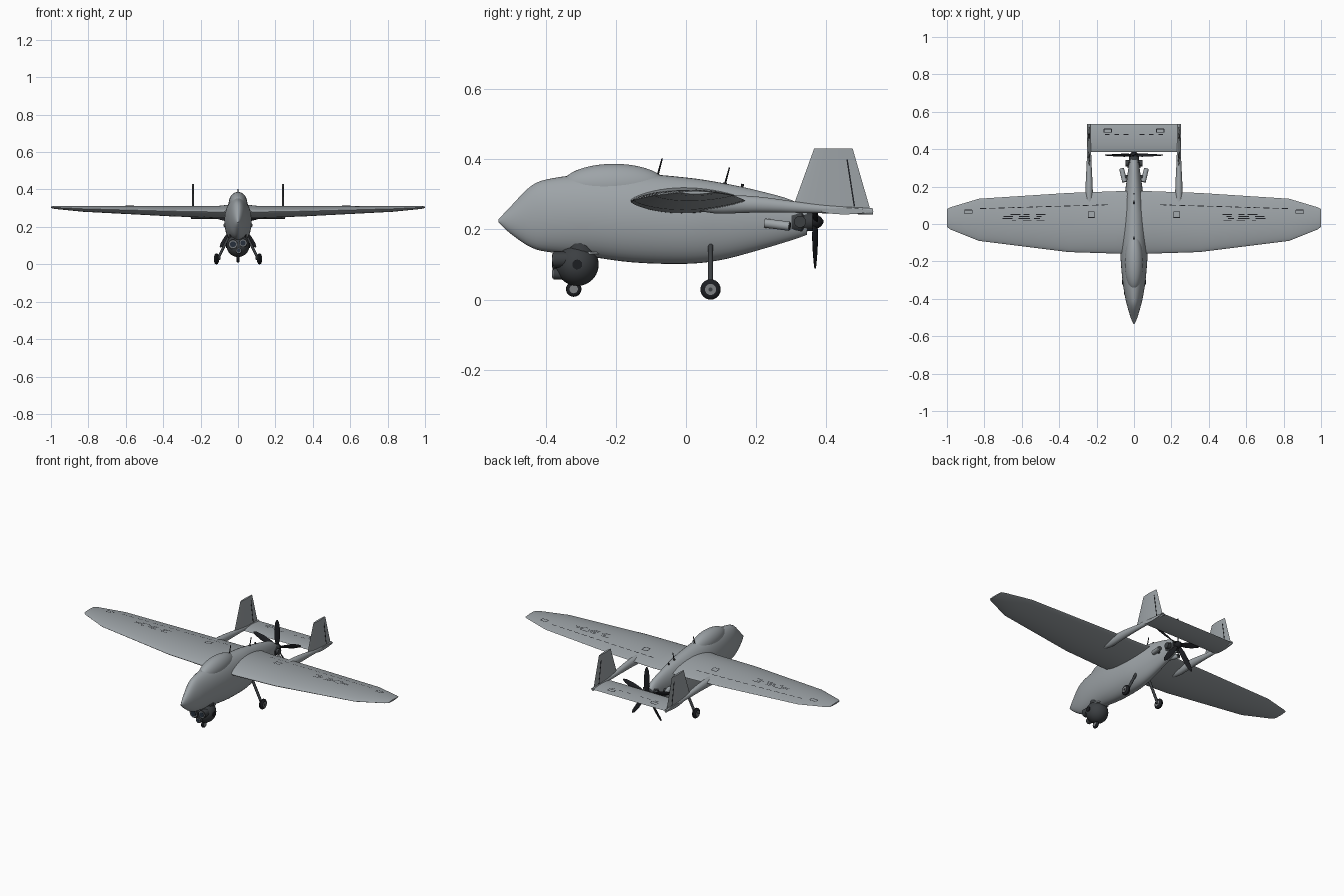
import bpy, bmesh, math, random
from mathutils import Vector

if "Cube" in bpy.data.objects:
    bpy.data.objects.remove(bpy.data.objects["Cube"])
random.seed(3)


def material(name, r, g, b):
    m = bpy.data.materials.new(name)
    m.use_nodes = True
    m.diffuse_color = (r, g, b, 1)
    m.node_tree.nodes["Principled BSDF"].inputs["Base Color"].default_value = (r, g, b, 1)
    return m


GREY = material("body grey", .34, .37, .39)
DARK = material("dark grey", .045, .05, .055)
BLACK = material("black", .012, .013, .016)
METAL = material("wheel metal", .2, .21, .22)
GLASS = material("lens glass", .02, .03, .045)


def finish(name, bm, mat, angle=35):
    bmesh.ops.recalc_face_normals(bm, faces=bm.faces)
    mesh = bpy.data.meshes.new(name)
    bm.to_mesh(mesh)
    bm.free()
    mesh.materials.append(mat)
    ob = bpy.data.objects.new(name, mesh)
    bpy.context.collection.objects.link(ob)
    bpy.ops.object.select_all(action='DESELECT')
    ob.select_set(True)
    bpy.context.view_layer.objects.active = ob
    bpy.ops.object.shade_smooth_by_angle(angle=math.radians(angle))
    return ob


def loft(name, rings, mat, angle=35):
    bm = bmesh.new()
    vs = [[bm.verts.new(p) for p in ring] for ring in rings]
    n = len(vs[0])
    for a, b in zip(vs, vs[1:]):
        for i in range(n):
            j = (i + 1) % n
            bm.faces.new((a[i], a[j], b[j], b[i]))
    bm.faces.new(vs[0])
    bm.faces.new(vs[-1])
    return finish(name, bm, mat, angle)


def lathe(name, a, b, profile, mat, n=24):
    """Turned solid: profile of (distance fraction, radius) from a to b."""
    a, b = Vector(a), Vector(b)
    q = (b - a).to_track_quat('Z', 'Y')
    turn = [i * math.tau / n for i in range(n)]
    rings = [[a.lerp(b, t) + q @ Vector((r * math.cos(w), r * math.sin(w), 0)) for w in turn]
             for t, r in profile]
    return loft(name, rings, mat)


def rod(name, a, b, r, mat, r2=None, n=16):
    return lathe(name, a, b, [(0, r), (1, r if r2 is None else r2)], mat, n)


def ball(name, centre, radius, mat, scale=(1, 1, 1)):
    bm = bmesh.new()
    bmesh.ops.create_uvsphere(bm, u_segments=32, v_segments=20, radius=radius)
    bmesh.ops.scale(bm, vec=scale, verts=bm.verts)
    bmesh.ops.translate(bm, vec=centre, verts=bm.verts)
    return finish(name, bm, mat, 60)


def ease(table, steps):
    """Smooth curve through the rows of a table."""
    out = []
    for i in range(len(table) - 1):
        p = [table[max(0, min(len(table) - 1, i + k))] for k in (-1, 0, 1, 2)]
        for s in range(steps):
            t = s / steps
            out.append([b + .5 * t * (c - a + t * (2*a - 5*b + 4*c - d + t * (3*(b - c) + d - a)))
                        for a, b, c, d in zip(*p)])
    return out + [list(table[-1])]


# Fuselage: y, top, bottom, half width
HULL = [(-.535, .228, .221, .003), (-.5, .265, .188, .018), (-.44, .325, .148, .036),
        (-.38, .346, .134, .05), (-.28, .357, .123, .064), (-.15, .36, .106, .073),
        (0, .348, .102, .07), (.1, .333, .113, .058), (.2, .312, .139, .044),
        (.3, .284, .169, .03), (.345, .255, .185, .022)]
rings = []
for y, top, bot, w in ease(HULL, 4):
    turn = [i * math.tau / 40 for i in range(40)]
    rings.append([(w * math.cos(a), y, (top + bot) / 2 + (top - bot) / 2 * math.sin(a)) for a in turn])
loft("fuselage", rings, GREY, 60)
ball("canopy_hump", (0, -.205, .325), 1, GREY, (.05, .15, .062))

# Wing: x, leading edge, trailing edge, centre height, half thickness
WING = [(0, -.16, .178, .284, .04), (.1, -.158, .175, .28, .033), (.35, -.15, .166, .284, .028),
        (.83, -.09, .135, .297, .016), (.98, -.03, .09, .304, .008), (1, -.015, .08, .305, .004)]


def wing_at(x):
    x = abs(x)
    for a, b in zip(WING, WING[1:]):
        if x <= b[0]:
            t = (x - a[0]) / (b[0] - a[0])
            return [u + (v - u) * t for u, v in zip(a, b)][1:]


def bulge(s):
    return max(0, math.sin(math.pi * min(1, max(0, s)) ** .85)) ** .75


def foil(le, te, half, place, n=48):
    """Aerofoil loop; place() turns (chord position, thickness) into a point."""
    ring = []
    for i in range(n):
        a = i * math.tau / n
        s = (1 - math.cos(a)) / 2
        ring.append(place(le + (te - le) * s, half * bulge(s) * (1 if a < math.pi else -1)))
    return ring


rings = []
for x in sorted({s * row[0] for row in WING for s in (1, -1)}):
    le, te, z, h = wing_at(x)
    rings.append(foil(le, te, h, lambda c, t: (x, c, z + t)))
loft("wing", rings, GREY, 40)

# Tailplane between the booms
rings = [foil(.385, .535, .009, lambda c, t: (x, c, .252 + t)) for x in (-.25, .25)]
loft("tailplane", rings, GREY)

BOOM = [(.0, .276, .008, .012), (.08, .272, .02, .026), (.2, .271, .019, .023),
        (.35, .261, .012, .014), (.533, .251, .007, .009)]
for s, side in ((1, "left"), (-1, "right")):
    # Tail booms, fins and rudder gaps
    rings = [[(s * .24 + w * math.cos(i * math.tau / 20), y, z + h * math.sin(i * math.tau / 20))
              for i in range(20)] for y, z, w, h in ease(BOOM, 4)]
    loft(side + "_boom", rings, GREY, 50)
    rings = [foil(le, te, .006, lambda c, t: (s * .24 + t, c, z), 24)
             for z, le, te in ((.25, .3, .527), (.43, .365, .475))]
    loft(side + "_fin", rings, GREY)
    rings = [[(s * .24 + dx, y + dy, z) for dx, dy in
              ((-.0048, -.002), (.0048, -.002), (.0048, .002), (-.0048, .002))]
             for y, z in ((.48, .265), (.459, .4))]
    loft(side + "_rudder_gap", rings, BLACK)

    # Main landing gear
    hub = Vector((s * .115, .07, .029))
    out = Vector((s * .011, 0, 0))
    rod(side + "_gear_leg", (s * .045, .07, .155), (s * .1, .07, .045), .0075, DARK)
    rod(side + "_gear_fork", (s * .1, .07, .05), (s * .1, .07, .025), .006, DARK)
    rod(side + "_axle", (s * .096, .07, .029), hub, .005, DARK)
    lathe(side + "_tyre", hub - out, hub + out,
          [(0, .019), (.1, .025), (.35, .029), (.65, .029), (.9, .025), (1, .019)], BLACK)
    rod(side + "_rim", hub - out * 1.1, hub + out * 1.1, .016, METAL)
    rod(side + "_hub", hub - out * 1.3, hub + out * 1.3, .006, DARK)

    # Exhaust pipes
    rod(side + "_exhaust", (s * .05, .225, .218), (s * .066, .295, .209), .013, GREY)
    rod(side + "_exhaust_mouth", (s * .066, .295, .209), (s * .0664, .297, .2088), .01, DARK)
    rod(side + "_exhaust_elbow", (s * .025, .25, .215), (s * .057, .255, .215), .01, DARK)

    # Turret pivot cover
    rod(side + "_turret_pivot", (s * .05, -.31, .1), (s * .063, -.31, .1), .014, BLACK)

# Engine and five-bladed pusher propeller
lathe("engine", (0, .3, .222), (0, .36, .222),
      [(0, .034), (.5, .034), (.6, .028), (1, .026)], DARK)
rod("engine_cylinders", (-.045, .325, .222), (.045, .325, .222), .017, DARK)
lathe("propeller_hub", (0, .357, .222), (0, .392, .222),
      [(0, .02), (.5, .02), (.8, .013), (1, .003)], BLACK)
for k in range(5):
    a = k * math.tau / 5
    rings = []
    for r, chord, twist in ((.012, .008, 50), (.05, .014, 38), (.1, .016, 24),
                            (.145, .011, 16), (.162, .004, 14)):
        c, sn = math.cos(math.radians(twist)), math.sin(math.radians(twist))
        ring = []
        for i in range(12):
            u, v = chord * math.cos(i * math.tau / 12), .0022 * math.sin(i * math.tau / 12)
            x, y = u * c - v * sn, u * sn + v * c
            ring.append((x * math.cos(a) + r * math.sin(a), .368 + y,
                         .222 + r * math.cos(a) - x * math.sin(a)))
        rings.append(ring)
    loft(f"propeller_blade_{k + 1}", rings, BLACK)

# Camera turret under the nose
rod("turret_collar", (0, -.3, .128), (0, -.3, .165), .045, DARK)
rod("turret_plate", (0, -.275, .13), (0, -.275, .136), .04, GREY)
ball("turret_ball", (0, -.31, .1), .061, DARK)
for name, x, z, r in (("main", -.027, .107, .026), ("wide", .027, .114, .023), ("range", .004, .073, .016)):
    rod(name + "_lens_barrel", (x, -.32, z), (x, -.378, z), r, DARK)
    rod(name + "_lens_ring", (x, -.376, z), (x, -.38, z), r * .8, METAL)
    rod(name + "_lens", (x, -.379, z), (x, -.382, z), r * .62, GLASS)

# Nose wheel
rod("nose_leg", (0, -.32, .06), (0, -.32, .03), .006, DARK)
lathe("nose_tyre", (-.008, -.32, .03), (.008, -.32, .03),
      [(0, .015), (.2, .02), (.5, .022), (.8, .02), (1, .015)], BLACK)
rod("nose_rim", (-.009, -.32, .03), (.009, -.32, .03), .012, METAL)

# Aerials on the spine
for name, y, z in (("front", -.082, .35), ("rear", .11, .325)):
    rod(name + "_aerial_base", (0, y, z - .005), (0, y + .001, z + .008), .006, DARK)
    rod(name + "_aerial", (0, y, z), (0, y + .014, z + .052), .003, BLACK, .002, 10)
rod("spine_light", (0, .16, .315), (0, .161, .33), .004, BLACK)


# Thin panel marks laid on the upper surfaces
def wing_top(x, y):
    le, te, z, h = wing_at(x)
    return z + h * bulge((y - le) / (te - le))


def tail_top(x, y):
    return .252 + .009 * bulge((y - .385) / .15)


def mark(bm, height, x0, y0, x1, y1, w=.004):
    d = Vector((x1 - x0, y1 - y0)).normalized() * w / 2
    for s in (1, -1):
        corners = ((x0 + d.y, y0 - d.x), (x1 + d.y, y1 - d.x), (x1 - d.y, y1 + d.x), (x0 - d.y, y0 + d.x))
        bm.faces.new([bm.verts.new((s * x, y, height(x, y) + .0015)) for x, y in corners])


def outline(bm, height, x0, y0, x1, y1):
    pts = [(x0, y0), (x1, y0), (x1, y1), (x0, y1)]
    for a, b in zip(pts, pts[1:] + pts[:1]):
        mark(bm, height, *a, *b)


bm = bmesh.new()
for i in range(14):    # aileron and flap gap
    x = .14 + i * .05
    y = .104 - .03 * (x - .1)
    mark(bm, wing_top, x, y, x + .034, y - .001)
outline(bm, wing_top, .21, .035, .245, .065)
outline(bm, wing_top, .865, .055, .905, .075)
for row in range(4):   # weathered walkway dashes
    x = .47 + random.uniform(0, .04)
    while x < .66:
        step = random.uniform(.02, .06)
        mark(bm, wing_top, x, .018 + row * .011, x + step, .018 + row * .011)
        x += step + random.uniform(.015, .05)
for x in (.03, .08, .13):
    mark(bm, tail_top, x, .478, x + .025, .478)
outline(bm, tail_top, .12, .49, .16, .508)
finish("panel_marks", bm, BLACK)
